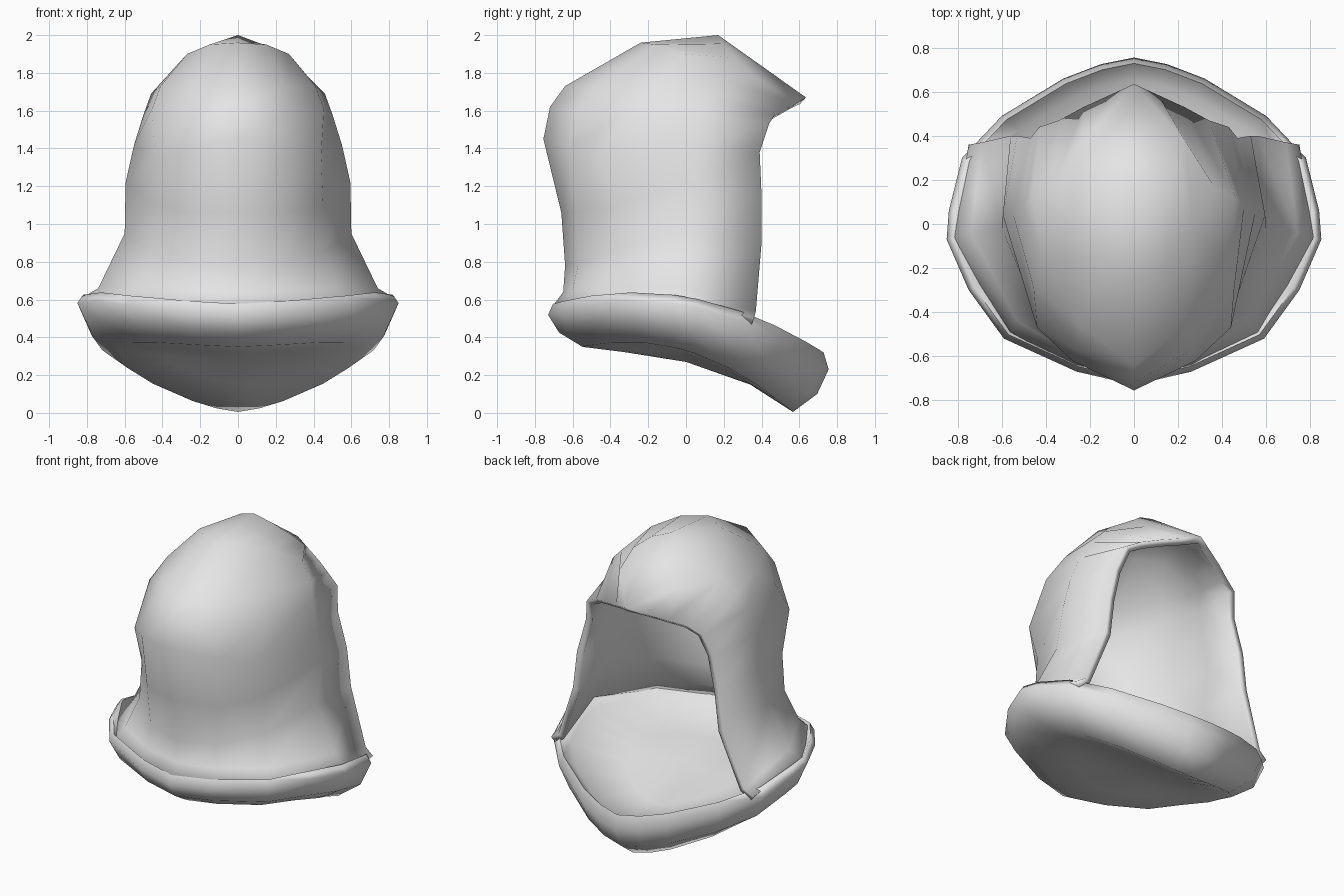
import bpy, bmesh

if "Cube" in bpy.data.objects:
    bpy.data.objects.remove(bpy.data.objects["Cube"])

cloth = bpy.data.materials.new("pale grey cloth")
cloth.diffuse_color = (0.78, 0.78, 0.78, 1)
cloth.use_nodes = True
cloth.node_tree.nodes["Principled BSDF"].inputs["Base Color"].default_value = cloth.diffuse_color


def make_object(name, verts, faces, angle):
    mesh = bpy.data.meshes.new(name)
    mesh.from_pydata(verts, [], faces)
    bm = bmesh.new()
    bm.from_mesh(mesh)
    bmesh.ops.remove_doubles(bm, verts=bm.verts, dist=0.0005)
    bmesh.ops.recalc_face_normals(bm, faces=bm.faces)
    bm.to_mesh(mesh)
    bm.free()
    mesh.materials.append(cloth)
    ob = bpy.data.objects.new(name, mesh)
    bpy.context.collection.objects.link(ob)
    bpy.ops.object.select_all(action='DESELECT')
    ob.select_set(True)
    bpy.context.view_layer.objects.active = ob
    bpy.ops.object.shade_smooth_by_angle(angle=angle)
    return ob


# Hood: half rows from the centre line round to the edge of the opening,
# starting with the flared hem that runs out onto the collar
half_rows = [
    [(0, -.71, .56), (.26, -.65, .57), (.575, -.505, .585), (.825, -.06, .61), (.75, .36, .50)],
    [(0, -.65, .64), (.26, -.60, .65), (.53, -.44, .66), (.74, -.04, .66), (.69, .37, .54)],
    [(0, -.64, .78), (.25, -.57, .79), (.46, -.39, .85), (.60, -.02, .95), (.56, .40, .90)],
    [(0, -.66, 1.06), (.27, -.58, 1.06), (.45, -.38, 1.10), (.595, .04, 1.22), (.53, .40, 1.15)],
    [(0, -.755, 1.45), (.28, -.62, 1.40), (.44, -.47, 1.36), (.55, .05, 1.42), (.47, .39, 1.38)],
    [(0, -.72, 1.62), (.26, -.57, 1.59), (.455, -.29, 1.61), (.50, .08, 1.58), (.43, .44, 1.53)],
    [(0, -.64, 1.73), (.25, -.46, 1.73), (.41, -.16, 1.73), (.46, .12, 1.69), (.34, .47, 1.58)],
    [(0, -.24, 1.96), (.15, -.16, 1.95), (.27, -.02, 1.90), (.37, .16, 1.78), (.23, .53, 1.61)],
    [(0, .17, 2.0), (.12, .20, 1.955), (.21, .26, 1.88), (.23, .38, 1.77), (.11, .585, 1.64)],
    [(0, .635, 1.67)] * 5,
]
verts = []
for row in half_rows:
    verts += [(-x, y, z) for x, y, z in row[:0:-1]] + row
n = 9
faces = [(r * n + c, r * n + c + 1, (r + 1) * n + c + 1, (r + 1) * n + c)
         for r in range(len(half_rows) - 2) for c in range(n - 1)]
last = (len(half_rows) - 2) * n
faces += [(last + c, last + c + 1, last + n) for c in range(n - 1)]
hood = make_object("hood", verts, faces, 1.2)
shell = hood.modifiers.new("thickness", 'SOLIDIFY')
shell.thickness = 0.045
shell.offset = -1

# Collar: a tilted padded roll with a closed floor and underside
half_outline = [(0, -.73), (.26, -.67), (.59, -.52), (.75, -.30), (.85, -.07),
                (.84, .06), (.78, .30), (.60, .49), (.32, .66), (.15, .725), (0, .755)]
outline = half_outline + [(-x, y) for x, y in half_outline[-2:0:-1]]
# Each ring: scale, then height at front, side and back
rings = [
    (0, .40, .40, .40),
    (.45, .42, .40, .24),
    (.87, .49, .52, .25),
    (.965, .57, .615, .32),
    (1, .51, .57, .23),
    (.92, .42, .42, .10),
    (.75, .345, .33, .005),
    (.45, .32, .31, .15),
    (0, .27, .27, .27),
]
verts, faces = [], []
for scale, front, side, back in rings:
    for x, y in outline:
        t = y / .755
        z = side + (back - front) / 2 * t + ((back + front) / 2 - side) * t * t
        verts.append((x * scale, y * scale, z if scale else side))
n = len(outline)
for r in range(len(rings) - 1):
    for c in range(n):
        a, b = r * n + c, r * n + (c + 1) % n
        if rings[r][0] == 0:
            faces.append((r * n, b + n, a + n))
        elif rings[r + 1][0] == 0:
            faces.append((a, b, (r + 1) * n))
        else:
            faces.append((a, b, b + n, a + n))
make_object("collar", verts, faces, 1.9)
